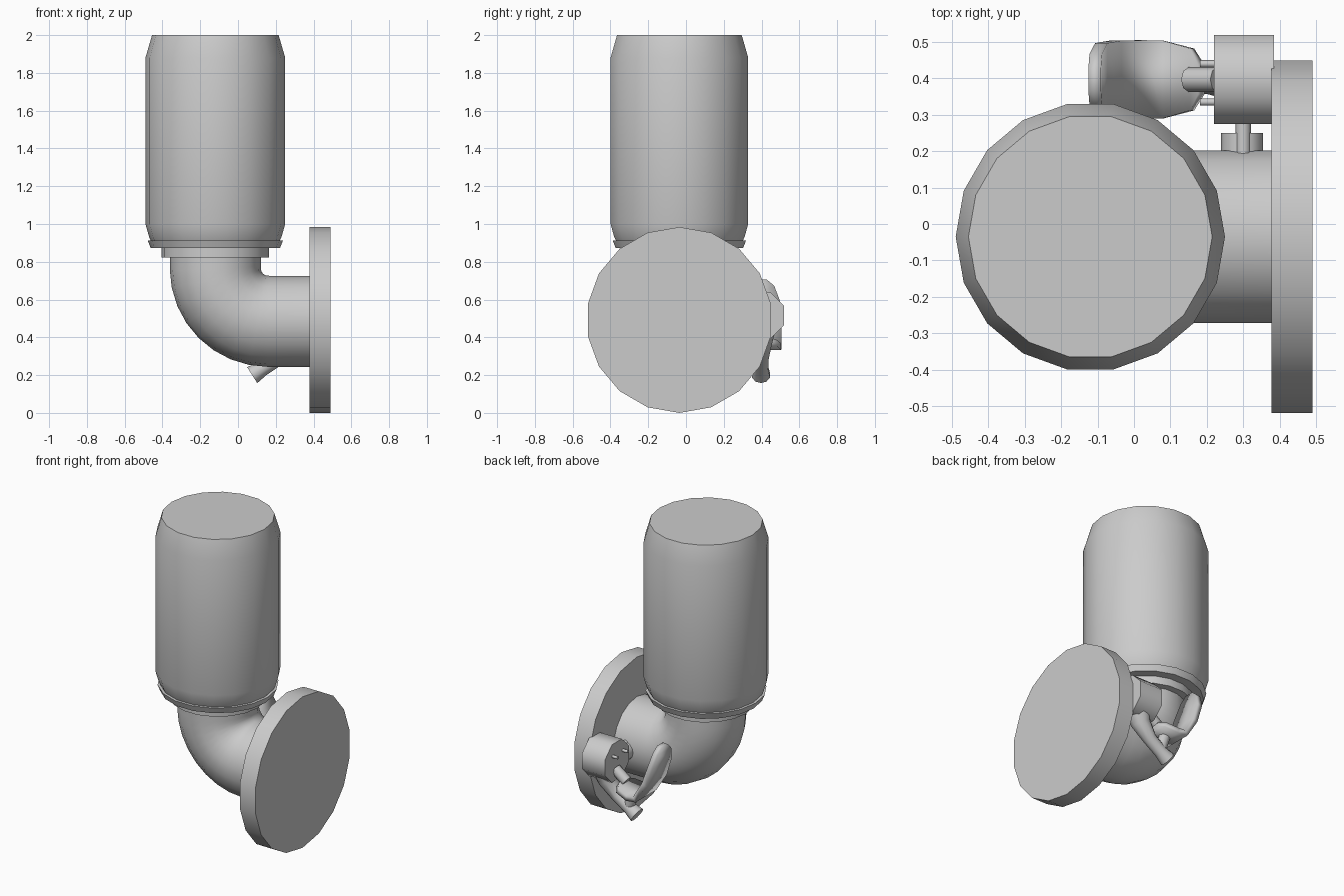
import bpy, bmesh
from math import sin, cos, pi, radians
from mathutils import Vector

if "Cube" in bpy.data.objects:
    bpy.data.objects.remove(bpy.data.objects["Cube"])


def finish(name, bm, angle=50):
    bmesh.ops.recalc_face_normals(bm, faces=bm.faces)
    me = bpy.data.meshes.new(name)
    bm.to_mesh(me)
    bm.free()
    ob = bpy.data.objects.new(name, me)
    bpy.context.collection.objects.link(ob)
    bpy.ops.object.select_all(action='DESELECT')
    ob.select_set(True)
    bpy.context.view_layer.objects.active = ob
    bpy.ops.object.shade_smooth_by_angle(angle=radians(angle))
    return ob


def sweep(name, path, radii, side, sides=18, start=0.0, angle=50):
    """Tube along a planar path; side is the direction normal to its plane."""
    bm = bmesh.new()
    pts = [Vector(p) for p in path]
    side = Vector(side)
    rings, last = [], None
    for i, p in enumerate(pts):
        t = pts[min(i + 1, len(pts) - 1)] - pts[max(i - 1, 0)]
        t = t.normalized() if t.length > 1e-6 else last
        last = t
        n = side.cross(t)
        a = [start + 2 * pi * k / sides for k in range(sides)]
        rings.append([bm.verts.new(p + radii[i] * (n * cos(b) + side * sin(b))) for b in a])
    for r, s in zip(rings, rings[1:]):
        for k in range(sides):
            j = (k + 1) % sides
            bm.faces.new((r[k], r[j], s[j], s[k]))
    bm.faces.new(rings[0])
    bm.faces.new(rings[-1])
    return finish(name, bm, angle)


def rod(name, a, b, r, side, sides=12, start=0.0, r2=None):
    return sweep(name, [a, b], [r, r if r2 is None else r2], side, sides, start)


CX, CY = -0.12, -0.035

# upright canister with tapered ends
prof = [(0.90, 0.335), (0.93, 0.35), (1.0, 0.37), (1.88, 0.37), (2.0, 0.335)]
sweep("canister", [(CX, CY, z) for z, r in prof], [r for z, r in prof], (0, 1, 0))

# collars below the canister
rod("upper_collar", (CX, CY, 0.872), (CX, CY, 0.912), 0.342, (0, 1, 0), 18, 0, 0.358)
rod("lower_collar", (CX, CY, 0.822), (CX, CY, 0.875), 0.285, (0, 1, 0), 18)

# elbow pipe
path = [(CX, CY, 0.84)]
for i in range(9):
    a = pi + i * pi / 16
    path.append((0.16 + 0.28 * cos(a), CY, 0.765 + 0.28 * sin(a)))
path.append((0.40, CY, 0.485))
sweep("elbow_pipe", path, [0.241] * len(path), (0, 1, 0))

# round wall flange
rod("wall_flange", (0.378, CY, 0.492), (0.49, CY, 0.492), 0.492, (0, 1, 0), 18)

# side tap: boss, link and octagonal body
TY = 0.397
rod("tap_boss", (0.297, 0.18, 0.485), (0.297, 0.25, 0.485), 0.058, (1, 0, 0), 12)
rod("tap_link", (0.30, 0.19, 0.53), (0.30, 0.30, 0.53), 0.021, (1, 0, 0), 8)
rod("tap_body", (0.22, TY, 0.515), (0.385, TY, 0.515), 0.133, (0, 1, 0), 8, pi / 8)

# spout running down from the body to a flared mouth
sp = [(0.31, TY, 0.46), (0.28, TY, 0.37), (0.21, TY, 0.29), (0.13, TY, 0.235),
      (0.075, TY, 0.20), (0.11, TY, 0.222)]
bm_r = [0.085, 0.06, 0.042, 0.04, 0.05, 0.034]
sweep("spout", sp[:5], bm_r[:5], (0, 1, 0), 10)

# stem and bolts holding the lever
rod("lever_stem", (0.135, TY, 0.23), (0.095, TY, 0.36), 0.036, (0, 1, 0), 8)
rod("body_neck", (0.15, TY, 0.40), (0.23, TY, 0.46), 0.034, (0, 1, 0), 8)
for i, y in enumerate((0.335, 0.44)):
    rod(f"bolt_{i + 1}", (0.182, y, 0.56), (0.24, y, 0.56), 0.010, (0, 1, 0), 8)

# bent lever: flat foot and upright blade (x, z, half width)
stations = [(0.185, 0.385, 0.04), (0.16, 0.37, 0.085), (0.08, 0.35, 0.107), (0.02, 0.355, 0.108),
            (-0.05, 0.47, 0.107), (-0.09, 0.59, 0.10), (-0.105, 0.67, 0.07), (-0.108, 0.705, 0.03)]
bm = bmesh.new()
rows = [[bm.verts.new((x, TY + s * w, z)) for s in (-1, 1)] for x, z, w in stations]
for a, b in zip(rows, rows[1:]):
    bm.faces.new((a[0], a[1], b[1], b[0]))
lever = finish("tap_lever", bm, 35)
m = lever.modifiers.new("thickness", 'SOLIDIFY')
m.thickness = 0.035
m.offset = 0
